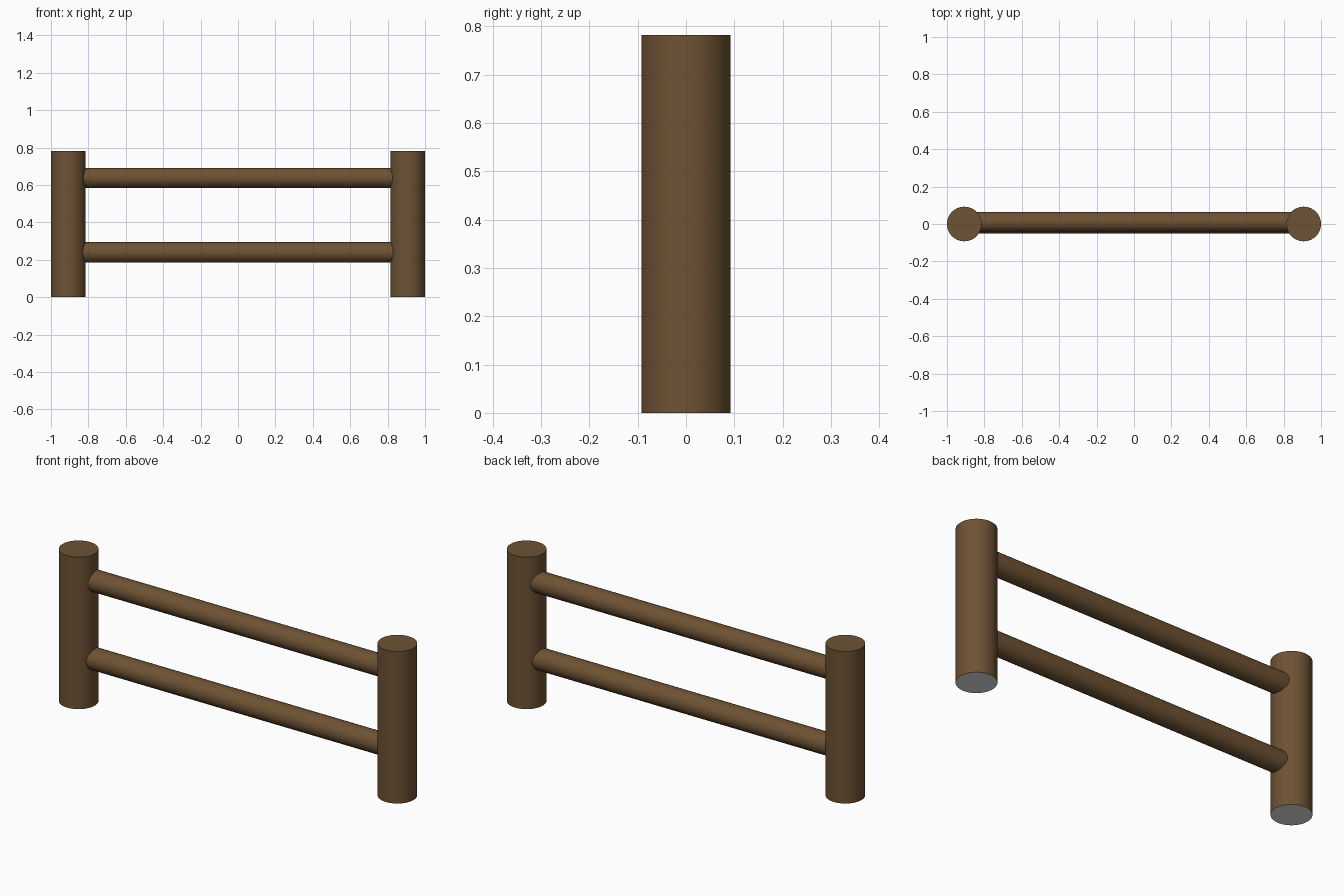
import bpy
import math

if "Cube" in bpy.data.objects:
    bpy.data.objects.remove(bpy.data.objects["Cube"])


def material(name, rgb):
    m = bpy.data.materials.new(name)
    m.diffuse_color = (*rgb, 1.0)
    m.use_nodes = True
    m.node_tree.nodes["Principled BSDF"].inputs["Base Color"].default_value = m.diffuse_color
    return m


wood = material("brown_wood", (0.155, 0.085, 0.034))
base_grey = material("pale_grey_base", (0.80, 0.80, 0.80))


def cylinder(name, radius, length, location, along_x=False):
    rot = (0, math.pi / 2, 0) if along_x else (0, 0, 0)
    bpy.ops.mesh.primitive_cylinder_add(vertices=48, radius=radius, depth=length,
                                        location=location, rotation=rot)
    ob = bpy.context.object
    ob.name = name
    ob.data.materials.append(wood)
    bpy.ops.object.shade_smooth_by_angle(angle=math.radians(40))
    return ob


# Upright posts with pale grey undersides
HEIGHT, POST_R = 0.782, 0.0925
for side, label in ((-1, "left"), (1, "right")):
    post = cylinder(label + "_post", POST_R, HEIGHT,
                    (side * (1 - POST_R), 0, HEIGHT / 2))
    post.data.materials.append(base_grey)
    for f in post.data.polygons:
        if f.normal.z < -0.9:
            f.material_index = 1

# Horizontal rails, ends buried in the posts
RAIL_LEN = 2 * (1 - POST_R)
cylinder("upper_rail", 0.0535, RAIL_LEN, (0, 0.011, 0.637), along_x=True)
cylinder("lower_rail", 0.0545, RAIL_LEN, (0, 0.004, 0.239), along_x=True)
